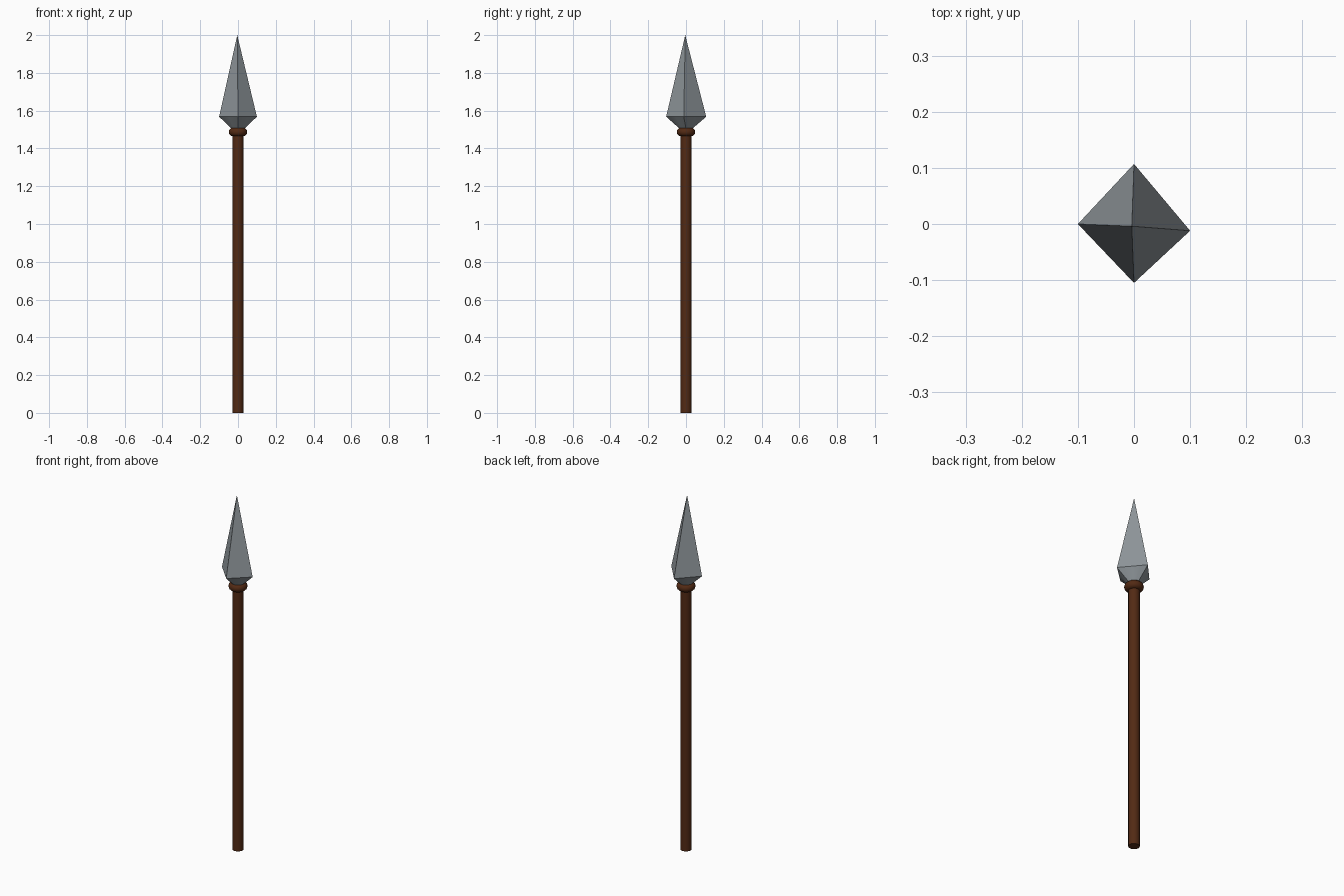
import bpy, bmesh, math
from mathutils import Vector

if "Cube" in bpy.data.objects:
    bpy.data.objects.remove(bpy.data.objects["Cube"])


def material(name, rgb):
    m = bpy.data.materials.new(name)
    m.diffuse_color = (*rgb, 1)
    m.use_nodes = True
    m.node_tree.nodes["Principled BSDF"].inputs["Base Color"].default_value = m.diffuse_color
    return m


wood = material("dark wood", (0.085, 0.023, 0.007))
steel = material("grey steel", (0.27, 0.30, 0.32))


def finish(obj, name, mat, angle):
    obj.name = name
    obj.data.materials.append(mat)
    bpy.ops.object.select_all(action='DESELECT')
    obj.select_set(True)
    bpy.context.view_layer.objects.active = obj
    bpy.ops.object.shade_smooth_by_angle(angle=math.radians(angle))


# Round wooden shaft
bpy.ops.mesh.primitive_cylinder_add(vertices=16, radius=0.029, depth=1.5, location=(0, 0, 0.75))
finish(bpy.context.object, "shaft", wood, 40)

# Rounded collar below the head
bpy.ops.mesh.primitive_torus_add(major_radius=0.026, minor_radius=0.023, major_segments=24,
                                 minor_segments=12, location=(0, 0, 1.487))
finish(bpy.context.object, "collar", wood, 60)

# Spear head: four-sided point over a taper that turns from square to round
corners = [Vector((0.1, -0.012, 1.568)), Vector((0, 0.107, 1.568)),
           Vector((-0.1, 0, 1.568)), Vector((0, -0.105, 1.568))]
STEPS = 4
bm = bmesh.new()
upper, lower = [], []
for i in range(4):
    for s in range(STEPS):
        upper.append(bm.verts.new(corners[i].lerp(corners[(i + 1) % 4], s / STEPS)))
        a = (i + s / STEPS) * math.pi / 2
        lower.append(bm.verts.new((0.034 * math.cos(a), 0.034 * math.sin(a), 1.505)))
tip = bm.verts.new((-0.004, -0.004, 2.0))
n = len(upper)
for i in range(n):
    j = (i + 1) % n
    bm.faces.new((upper[i], upper[j], tip))
    bm.faces.new((lower[i], lower[j], upper[j], upper[i]))
bm.faces.new(lower[::-1])
bmesh.ops.recalc_face_normals(bm, faces=bm.faces[:])
mesh = bpy.data.meshes.new("spear_head")
bm.to_mesh(mesh)
bm.free()
head = bpy.data.objects.new("spear_head", mesh)
bpy.context.collection.objects.link(head)
finish(head, "spear_head", steel, 30)
